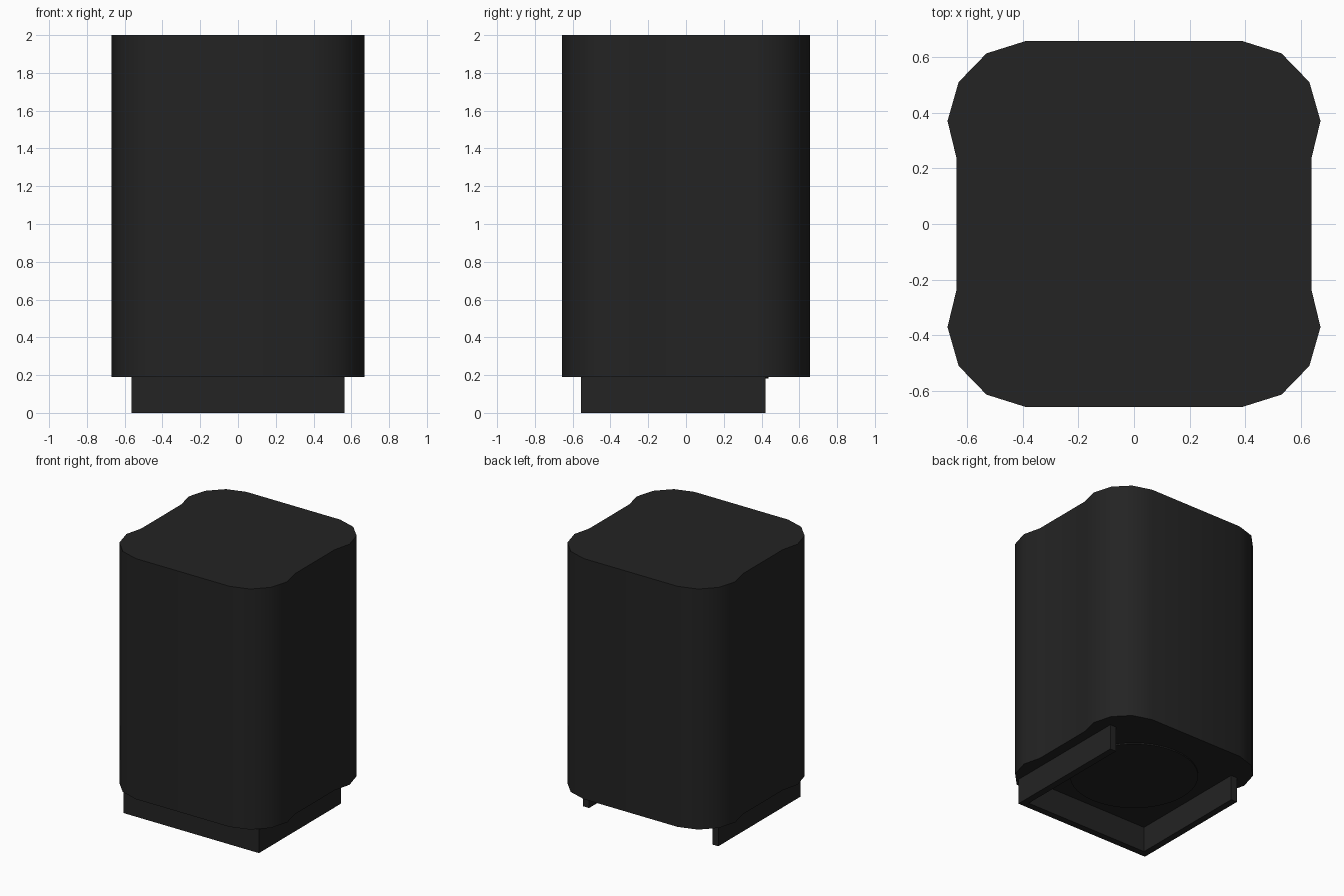
import bpy, bmesh
from math import cos, sin, pi, radians

cube = bpy.data.objects.get("Cube")
if cube:
    bpy.data.objects.remove(cube, do_unlink=True)

# Single dark finish
black = bpy.data.materials.new("matte_black")
black.use_nodes = True
colour = (0.017, 0.017, 0.017, 1)
black.diffuse_color = colour
bsdf = next(n for n in black.node_tree.nodes if n.type == 'BSDF_PRINCIPLED')
bsdf.inputs["Base Color"].default_value = colour


def prism(name, outline, z0, z1, smooth=None):
    """Extrude a counter-clockwise outline from z0 to z1."""
    bm = bmesh.new()
    face = bm.faces.new([bm.verts.new((x, y, z0)) for x, y in outline])
    top = bmesh.ops.extrude_face_region(bm, geom=[face])["geom"]
    bmesh.ops.translate(bm, vec=(0, 0, z1 - z0),
                        verts=[v for v in top if isinstance(v, bmesh.types.BMVert)])
    bmesh.ops.recalc_face_normals(bm, faces=bm.faces)
    mesh = bpy.data.meshes.new(name)
    bm.to_mesh(mesh)
    bm.free()
    mesh.materials.append(black)
    obj = bpy.data.objects.new(name, mesh)
    bpy.context.collection.objects.link(obj)
    if smooth:
        bpy.ops.object.select_all(action='DESELECT')
        obj.select_set(True)
        bpy.context.view_layer.objects.active = obj
        bpy.ops.object.shade_smooth_by_angle(angle=radians(smooth))
    return obj


# Tall body: one faceted corner mirrored into all four quadrants
corner = [(0.638, 0.238), (0.67, 0.37), (0.63, 0.51), (0.53, 0.613), (0.39, 0.657)]
right_half = [(x, -y) for x, y in reversed(corner)] + corner
left_half = [(-x, y) for x, y in reversed(right_half)]
prism("body", right_half + left_half, 0.19, 2.0, smooth=40)

# Skirt under the body, open at the back
w, front, back, t = 0.563, -0.555, 0.42, 0.05
half = [(w, front), (w, back), (w - t, back), (w - t, front + t)]
prism("base_skirt", half + [(-x, y) for x, y in reversed(half)], 0, 0.19)

# Shallow round plate on the underside
circle = [(0.437 * cos(2 * pi * i / 48), 0.437 * sin(2 * pi * i / 48)) for i in range(48)]
prism("underside_disc", circle, 0.181, 0.19, smooth=40)
